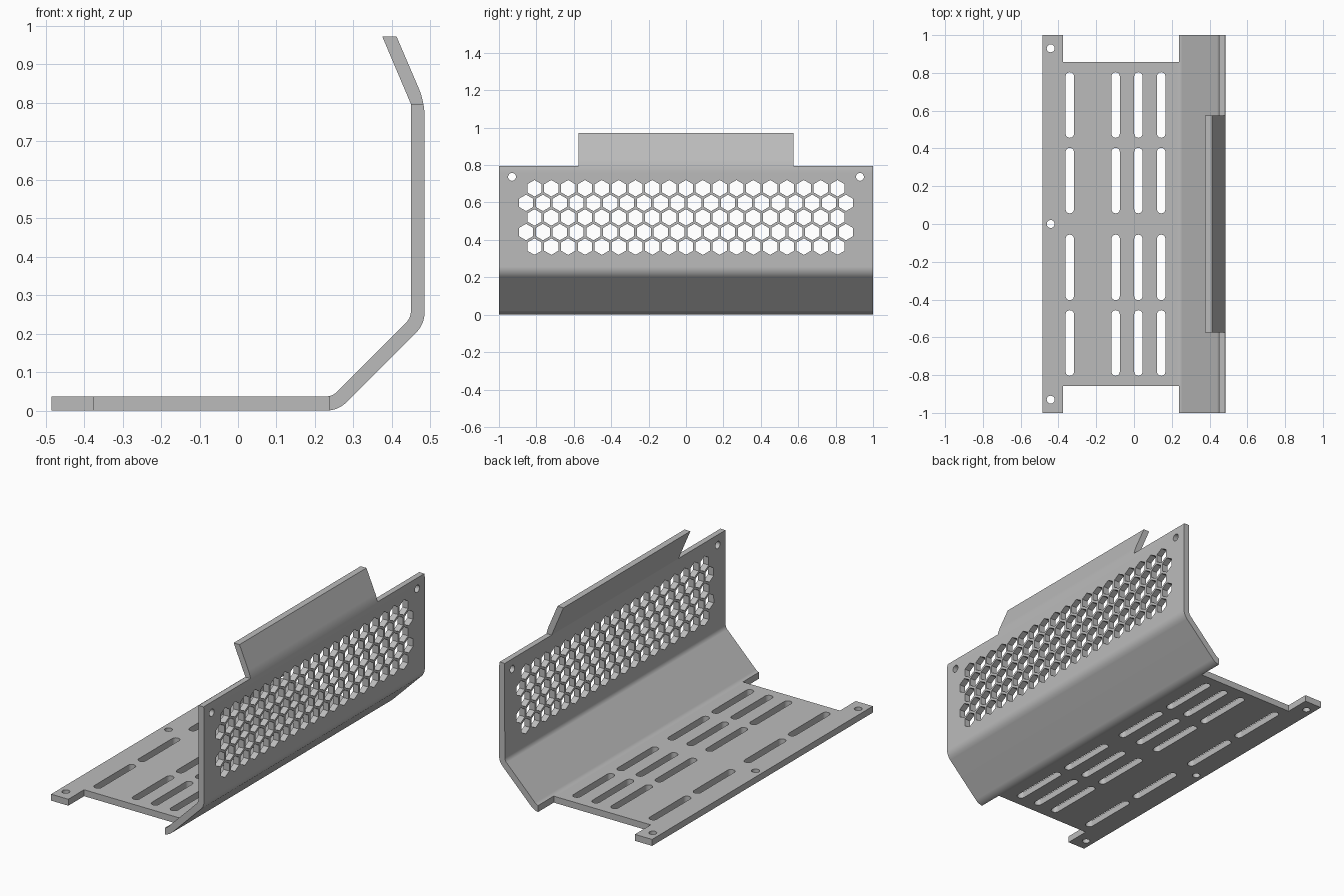
import bpy
import bmesh
from math import pi, sin, cos, tan, atan2, radians
from mathutils import Vector, Matrix

cube = bpy.data.objects.get("Cube")
if cube:
    bpy.data.objects.remove(cube, do_unlink=True)

steel = bpy.data.materials.new("grey_steel")
steel.use_nodes = True
GREY = (0.5, 0.5, 0.5, 1)
steel.diffuse_color = GREY
steel.node_tree.nodes["Principled BSDF"].inputs["Base Color"].default_value = GREY


def fillet(a, b, c, r, steps=10):
    """Points of the arc that rounds corner b between a and c."""
    a, b, c = Vector(a), Vector(b), Vector(c)
    u, v = (a - b).normalized(), (c - b).normalized()
    half = u.angle(v) / 2
    centre = b + (u + v).normalized() * r / sin(half)
    s = b + u * r / tan(half) - centre
    e = b + v * r / tan(half) - centre
    turn = atan2(s.x * e.y - s.y * e.x, s.dot(e))
    return [centre + Matrix.Rotation(turn * i / steps, 2) @ s for i in range(steps + 1)]


def prism(bm, points, axis, lo, hi):
    """Extrude a 2D outline along an axis between lo and hi."""
    place = {"x": lambda p: (lo, p[0], p[1]),
             "y": lambda p: (p[0], lo, p[1]),
             "z": lambda p: (p[0], p[1], lo)}[axis]
    face = bm.faces.new([bm.verts.new(place(p)) for p in points])
    out = bmesh.ops.extrude_face_region(bm, geom=[face])["geom"]
    shift = Vector([hi - lo if k == axis else 0 for k in "xyz"])
    bmesh.ops.translate(bm, vec=shift, verts=[g for g in out if isinstance(g, bmesh.types.BMVert)])


def ring(x, y, r, sides, start=0.0):
    return [(x + r * cos(start + 2 * pi * i / sides), y + r * sin(start + 2 * pi * i / sides))
            for i in range(sides)]


def slot(x, y, r, length):
    d = length / 2 - r
    return [(x + r * cos(pi * i / 12), y + d + r * sin(pi * i / 12)) for i in range(13)] + \
           [(x - r * cos(pi * i / 12), y - d - r * sin(pi * i / 12)) for i in range(13)]


def box(x0, x1, y0, y1):
    return [(x0, y0), (x1, y0), (x1, y1), (x0, y1)]


def make_object(name, bm):
    bmesh.ops.recalc_face_normals(bm, faces=bm.faces)
    mesh = bpy.data.meshes.new(name)
    bm.to_mesh(mesh)
    bm.free()
    mesh.materials.append(steel)
    obj = bpy.data.objects.new(name, mesh)
    bpy.context.collection.objects.link(obj)
    return obj


# Bent sheet: side profile swept along its length
outer = [(-0.485, 0), (0.26, 0), (0.485, 0.225), (0.485, 0.802), (0.412, 0.972)]
inner = [(-0.485, 0.037), (0.245, 0.037), (0.449, 0.241), (0.45, 0.795), (0.375, 0.972)]
profile = [Vector(outer[0])]
for i, r in ((1, 0.076), (2, 0.076), (3, 0.2)):
    profile += fillet(*outer[i - 1:i + 2], r)
profile += [Vector(outer[4]), Vector(inner[4]), Vector(inner[3])]
for i in (2, 1):
    profile += fillet(inner[i + 1], inner[i], inner[i - 1], 0.039)
profile.append(Vector(inner[0]))
bm = bmesh.new()
prism(bm, profile, "y", -1, 1)
bracket = make_object("bent_bracket", bm)

cut = bmesh.new()
# Corner notches in the base and beside the top tab
for y0, y1 in ((0.857, 1.1), (-1.1, -0.857)):
    prism(cut, box(-0.376, 0.238, y0, y1), "z", -0.1, 0.1)
for y0, y1 in ((0.575, 1.1), (-1.1, -0.575)):
    prism(cut, box(y0, y1, 0.796, 1.1), "x", 0.3, 0.6)
# Ventilation slots in the base
for x in (-0.34, -0.097, 0.023, 0.144):
    for y in (-0.63, -0.23, 0.23, 0.63):
        prism(cut, slot(x, y, 0.022, 0.347), "z", -0.1, 0.1)
# Screw holes
for y in (-0.93, 0, 0.93):
    prism(cut, ring(-0.441, y, 0.021, 24), "z", -0.1, 0.1)
for y in (-0.93, 0.93):
    prism(cut, ring(y, 0.737, 0.021, 24), "x", 0.4, 0.6)
# Honeycomb grille in the wall
for row in range(-2, 3):
    count = 20 if row % 2 else 19
    for k in range(count):
        y = (k - (count - 1) / 2) * 0.09
        prism(cut, ring(y, 0.52 + row * 0.078, 0.044, 6, pi / 2), "x", 0.4, 0.6)
cutter = make_object("hole_cutter", cut)
cutter.hide_render = True

# Cut the openings, then discard the cutter
mod = bracket.modifiers.new("openings", "BOOLEAN")
mod.operation = "DIFFERENCE"
mod.solver = "EXACT"
mod.object = cutter
bpy.context.view_layer.objects.active = bracket
for obj in bpy.context.selected_objects:
    obj.select_set(False)
bracket.select_set(True)
bpy.ops.object.modifier_apply(modifier=mod.name)
bpy.data.objects.remove(cutter, do_unlink=True)

# Smooth bends and round holes, crisp edges elsewhere
bpy.ops.object.shade_smooth_by_angle(angle=radians(30))
weighted = bracket.modifiers.new("flat_normals", "WEIGHTED_NORMAL")
weighted.keep_sharp = True
